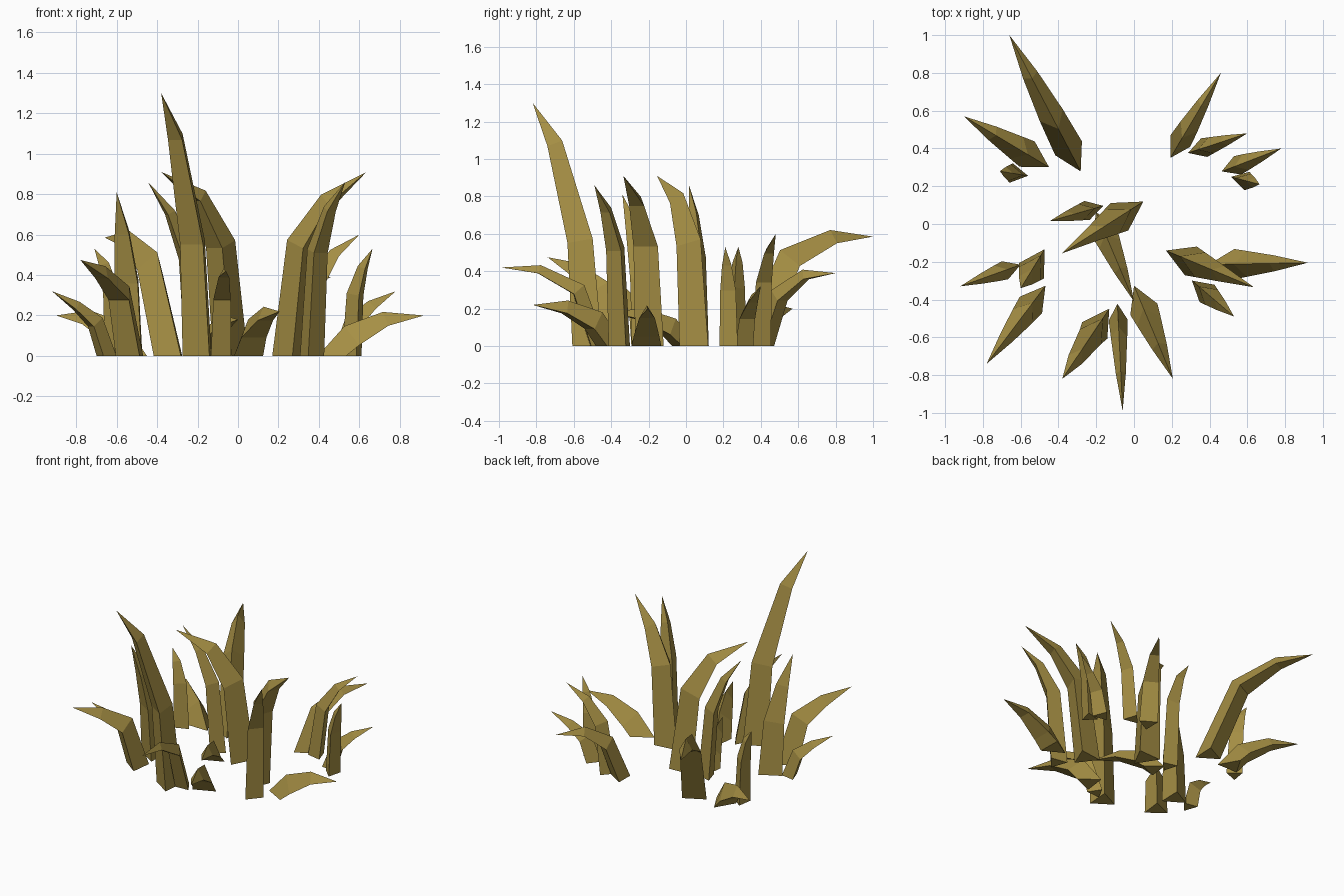
import bpy, bmesh, math
from mathutils import Vector

if "Cube" in bpy.data.objects:
    bpy.data.objects.remove(bpy.data.objects["Cube"])

grass = bpy.data.materials.new("olive_straw")
grass.diffuse_color = (0.38, 0.275, 0.058, 1)
grass.use_nodes = True
grass.node_tree.nodes["Principled BSDF"].inputs["Base Color"].default_value = grass.diffuse_color


def blade(name, base, tip, r, bend=(0.58, 0.85), lean=(0.16, 0.53)):
    """Three-sided blade leaning from base to tip, with its ridge on the inner side.
    bend / lean: height and reach of the two middle rings as fractions of the tip's."""
    out = Vector((tip[0] - base[0], tip[1] - base[1], 0))
    reach = out.length
    out.normalize()
    up = Vector((0, 0, 1))
    side = up.cross(out)
    # spine as (reach, height) points
    pts = [(0, 0)] + [(l * reach, b * tip[2]) for l, b in zip(lean, bend)] + [(reach, tip[2])]
    ang = [math.atan2(q[1] - p[1], q[0] - p[0]) for p, q in zip(pts, pts[1:])]
    tilt = [math.pi / 2, (ang[0] + ang[1]) / 2, (ang[1] * 0.6 + ang[2] * 0.4)]
    origin = Vector((base[0], base[1], 0))

    bm = bmesh.new()
    rings = []
    for (h, z), a, s in zip(pts, tilt, (1, 0.86, 0.53)):
        centre = origin + out * h + up * z
        inner = -out * math.sin(a) + up * math.cos(a)
        ring = []
        for k in range(3):
            t = k * 2 * math.pi / 3
            ring.append(bm.verts.new(centre + r * s * (inner * math.cos(t) + side * math.sin(t))))
        rings.append(ring)
    point = bm.verts.new((tip[0], tip[1], tip[2]))
    bm.faces.new(rings[0])
    for k in range(3):
        n = (k + 1) % 3
        for lo, hi in zip(rings, rings[1:]):
            bm.faces.new((lo[k], lo[n], hi[n], hi[k]))
        bm.faces.new((rings[2][k], rings[2][n], point))
    bmesh.ops.recalc_face_normals(bm, faces=bm.faces)
    mesh = bpy.data.meshes.new(name)
    bm.to_mesh(mesh)
    bm.free()
    mesh.materials.append(grass)
    bpy.context.collection.objects.link(bpy.data.objects.new(name, mesh))


# back left clump
blade("back_left_arched_blade", (-.325, .36), (-.66, 1.0, .585), .092, (.78, .98), (.3, .66))
blade("back_left_low_blade", (-.527, .347), (-.90, .57, .20), .09, (.5, .9), (.2, .58))
blade("back_left_short_blade", (-.62, .265), (-.71, .28, .53), .06)

# centre clump
blade("centre_slim_blade", (-.22, .08), (-.445, .016, .86), .06, (.56, .82))
blade("centre_wide_blade", (-.035, .065), (-.38, -.155, .91), .1, (.6, .86), (.14, .46))
blade("centre_low_blade", (-.17, -.01), (0, -.41, .18), .08, (.5, .9), (.2, .58))

# front clump
blade("front_low_blade", (.035, -.41), (.206, -.82, .22), .09, (.55, .9), (.2, .57))
blade("front_arched_blade", (-.085, -.48), (-.06, -.99, .42), .058, (.7, .96), (.2, .6))
blade("front_tall_blade", (-.182, -.525), (-.38, -.82, 1.3), .092, (.43, .83), (.13, .59))

# left clump
blade("left_front_blade", (-.52, -.395), (-.78, -.74, .475), .085, (.63, .85), (.2, .57))
blade("left_outer_blade", (-.655, -.235), (-.92, -.33, .32), .058, (.5, .76), (.2, .55))
blade("left_upright_blade", (-.52, -.21), (-.60, -.34, .81), .09, (.45, .75))

# right clump
blade("right_tall_blade", (.257, -.177), (.635, -.335, .91), .095, (.6, .84), (.15, .5))
blade("right_low_blade", (.487, -.213), (.92, -.205, .20), .092, (.42, .86), (.2, .57))
blade("right_slim_blade", (.36, -.345), (.53, -.49, .86), .07, (.6, .84))

# back right clump
blade("back_right_arched_blade", (.228, .41), (.46, .80, .39), .07, (.67, .96), (.22, .58))
blade("back_right_slim_blade", (.343, .395), (.60, .48, .60), .06, (.58, .84))
blade("back_right_outer_blade", (.52, .30), (.78, .40, .32), .06, (.5, .77), (.2, .55))
blade("back_right_short_blade", (.57, .235), (.665, .21, .53), .058, (.57, .82))
